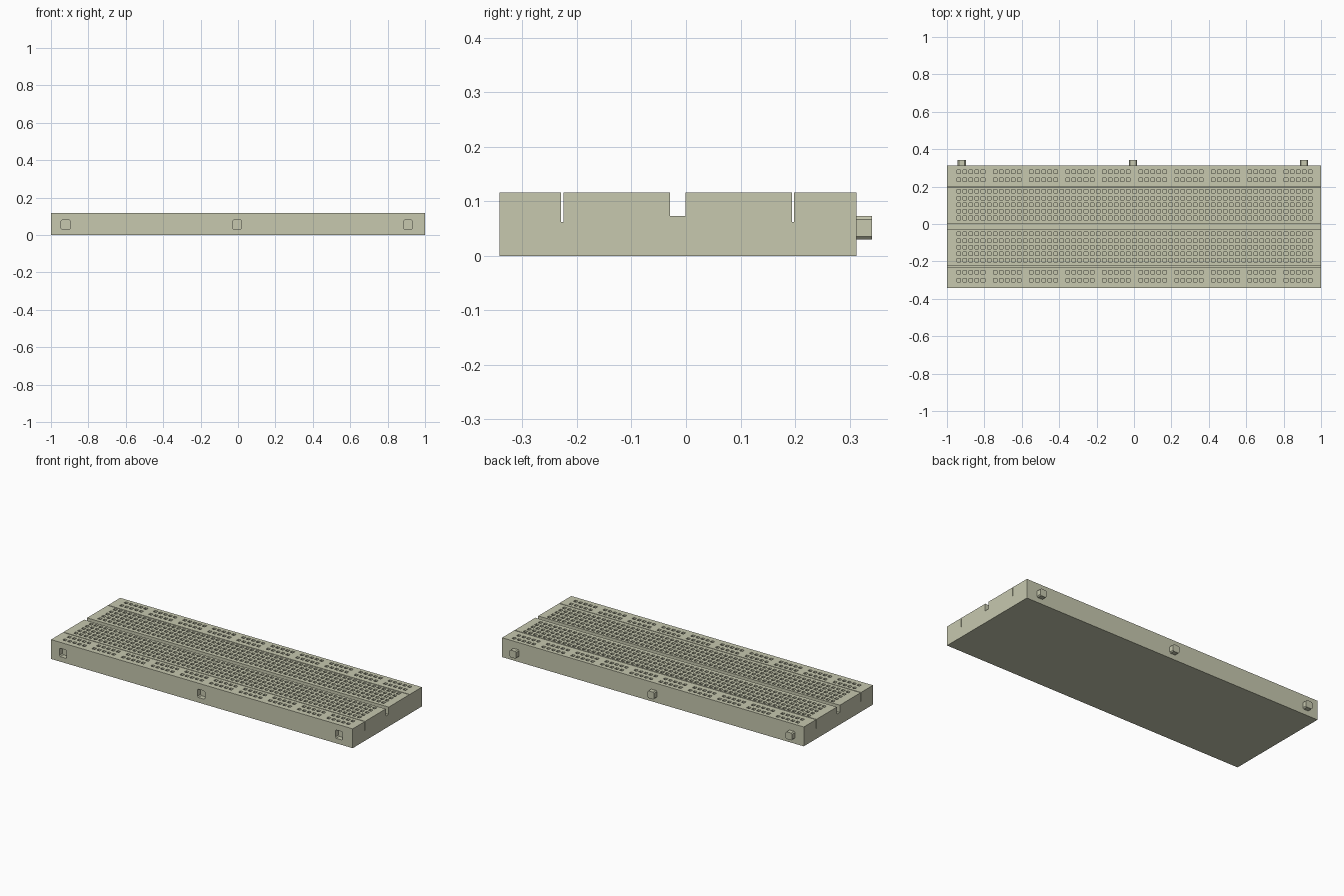
import bpy, bmesh

if "Cube" in bpy.data.objects:
    bpy.data.objects.remove(bpy.data.objects["Cube"])

PITCH, X0, COLS = 0.0324, -0.937, 59
TOP, FRONT, BACK = 0.116, -0.342, 0.313
HOLE, HOLE_DEPTH = 0.019, 0.055
PEG_X = (-0.921, -0.005, 0.909)


def finish(name, bm):
    bmesh.ops.recalc_face_normals(bm, faces=bm.faces[:])
    mesh = bpy.data.meshes.new(name)
    bm.to_mesh(mesh)
    bm.free()
    obj = bpy.data.objects.new(name, mesh)
    bpy.context.collection.objects.link(obj)
    return obj


def prism(bm, start, vec):
    """Closed solid from a polygon swept along a vector."""
    a = [bm.verts.new(p) for p in start]
    b = [bm.verts.new([p[i] + vec[i] for i in range(3)]) for p in start]
    bm.faces.new(a)
    bm.faces.new(b[::-1])
    n = len(a)
    for i in range(n):
        bm.faces.new((a[i], b[i], b[(i + 1) % n], a[(i + 1) % n]))


def pegs(name, width, z0, z1, y0, y1, c=0.006):
    """Row of chamfered square pegs running along y."""
    bm = bmesh.new()
    for x in PEG_X:
        l, r = x - width / 2, x + width / 2
        ring = [(l + c, z0), (r - c, z0), (r, z0 + c), (r, z1 - c),
                (r - c, z1), (l + c, z1), (l, z1 - c), (l, z0 + c)]
        prism(bm, [(px, y0, pz) for px, pz in ring], (0, y1 - y0, 0))
    return finish(name, bm)


# Body: side profile with two thin slits and the central channel
profile = [(FRONT, 0), (BACK, 0), (BACK, TOP)]
for lo, hi, floor in ((0.194, 0.198, 0.062), (-0.029, -0.001, 0.073),
                      (-0.229, -0.225, 0.062)):
    profile += [(hi, TOP), (hi, floor), (lo, floor), (lo, TOP)]
profile.append((FRONT, TOP))
bm = bmesh.new()
prism(bm, [(-1, y, z) for y, z in profile], (2, 0, 0))
body = finish("board_body", bm)

# Contact holes: full rows in the middle, groups of five on the rails
terminal_rows = [s + i * 0.0355 for s in (0.032, -0.195) for i in range(5)]
rail_rows = [0.280, 0.237, -0.258, -0.301]
bm = bmesh.new()
h = HOLE / 2
for y in terminal_rows + rail_rows:
    for col in range(COLS):
        if y in rail_rows and col % 6 == 5:
            continue
        x = X0 + col * PITCH
        prism(bm, [(x - h, y - h, TOP - HOLE_DEPTH), (x + h, y - h, TOP - HOLE_DEPTH),
                   (x + h, y + h, TOP - HOLE_DEPTH), (x - h, y + h, TOP - HOLE_DEPTH)],
              (0, 0, HOLE_DEPTH + 0.02))
hole_cutter = finish("hole_cutter", bm)

# Sockets in the front wall, matching tabs on the back wall
socket_cutter = pegs("socket_cutter", 0.049, 0.030, 0.080, FRONT - 0.02, FRONT + 0.029)
pegs("joining_tabs", 0.043, 0.030, 0.073, BACK - 0.002, 0.341)

for cutter in (hole_cutter, socket_cutter):
    mod = body.modifiers.new(cutter.name, 'BOOLEAN')
    mod.operation = 'DIFFERENCE'
    mod.solver = 'MANIFOLD'
    mod.object = cutter
    cutter.hide_render = True
    cutter.display_type = 'WIRE'

# Cream plastic
mat = bpy.data.materials.new("cream_plastic")
mat.diffuse_color = (0.57, 0.58, 0.43, 1)
mat.use_nodes = True
mat.node_tree.nodes["Principled BSDF"].inputs["Base Color"].default_value = mat.diffuse_color
for obj in (body, bpy.data.objects["joining_tabs"]):
    obj.data.materials.append(mat)
